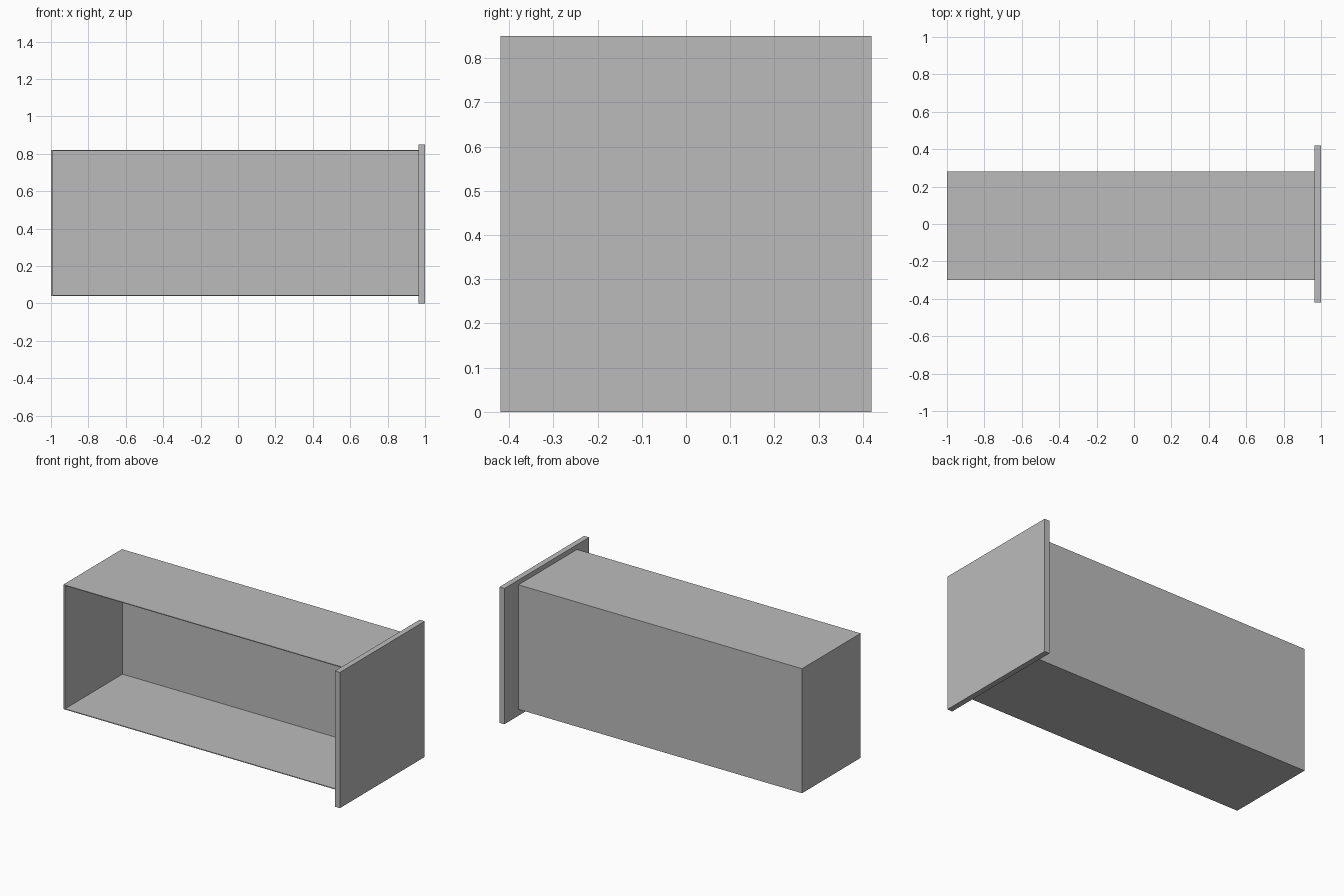
import bpy
import bmesh
from mathutils import Vector

cube = bpy.data.objects.get("Cube")
if cube:
    bpy.data.objects.remove(cube, do_unlink=True)

# Single plain grey
grey = bpy.data.materials.new("plain_grey")
grey.use_nodes = True
colour = (0.5, 0.5, 0.5, 1)
grey.diffuse_color = colour
grey.node_tree.nodes["Principled BSDF"].inputs["Base Color"].default_value = colour


def box(name, low, high):
    """Flat-sided box between two opposite corners."""
    low, high = Vector(low), Vector(high)
    bm = bmesh.new()
    bmesh.ops.create_cube(bm, size=1)
    bmesh.ops.scale(bm, vec=high - low, verts=bm.verts)
    bmesh.ops.translate(bm, vec=(low + high) / 2, verts=bm.verts)
    mesh = bpy.data.meshes.new(name)
    bm.to_mesh(mesh)
    bm.free()
    mesh.materials.append(grey)
    obj = bpy.data.objects.new(name, mesh)
    bpy.context.collection.objects.link(obj)
    return obj


# Long case, hollowed out from its open front
left, right = -1.0, 0.965
front, back = -0.30, 0.28
bottom, top = 0.04, 0.82
wall, sheet = 0.012, 0.005
case = box("open_case", (left, front, bottom), (right, back, top))
hollow = box("hollow_cutter",
             (left + wall, front - 0.1, bottom + sheet),
             (right + 0.1, back - wall, top - sheet))
hollow.hide_render = True
hollow.hide_set(True)
cut = case.modifiers.new("hollow", 'BOOLEAN')
cut.operation = 'DIFFERENCE'
cut.solver = 'EXACT'
cut.object = hollow

# Wider square plate closing the left end
box("end_plate", (right, -0.42, 0), (1.0, 0.42, 0.85))
